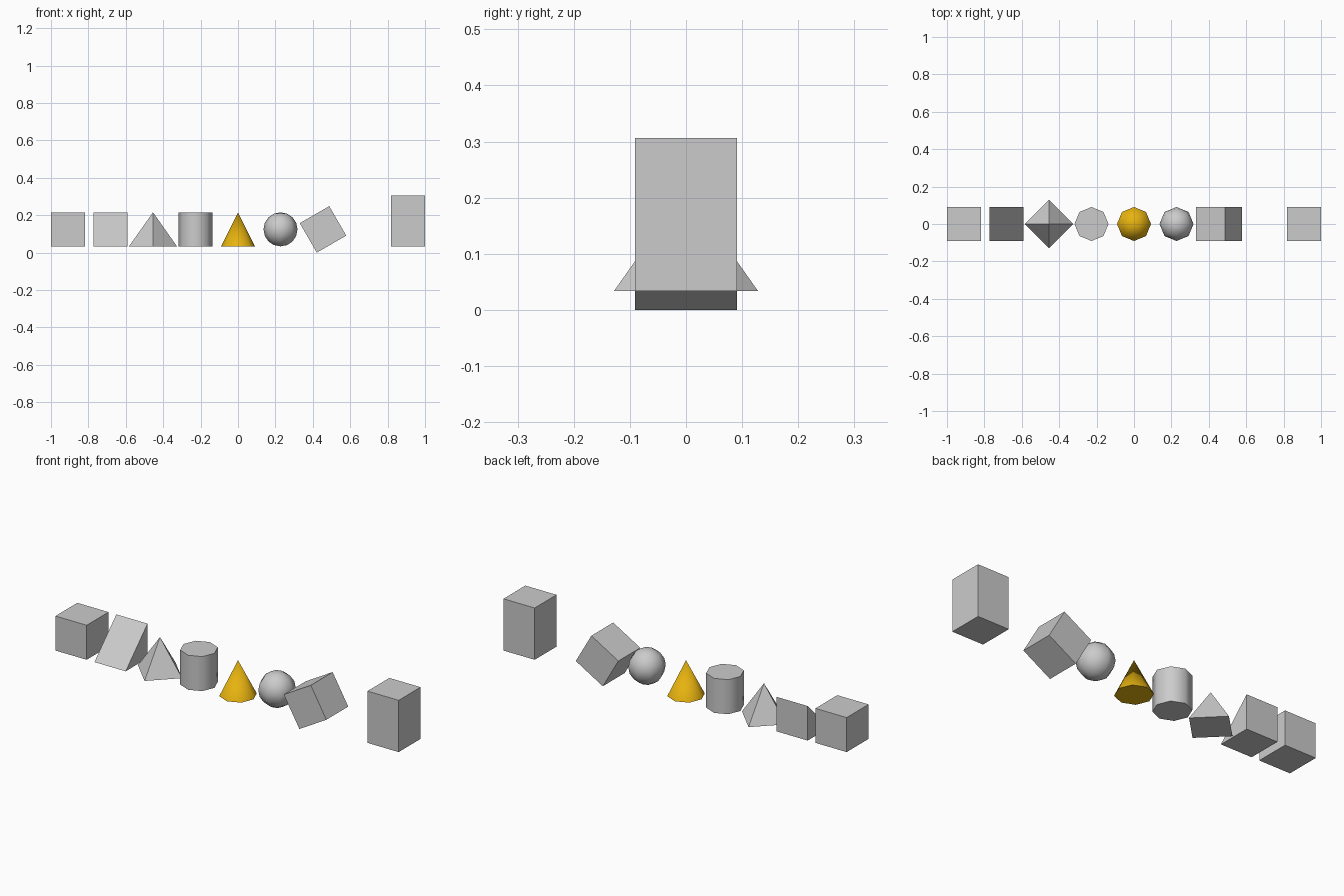
import bpy, math

if "Cube" in bpy.data.objects:
    bpy.data.objects.remove(bpy.data.objects["Cube"])

S = 2 / 11            # unit size
STEP = 1.25 * S       # spacing along the row
R = S / 2
ZC = S * (math.cos(math.pi / 6) + 0.5) / 2   # centre height; the tilted cube touches z = 0
BASE = ZC - R


def material(name, rgb):
    m = bpy.data.materials.new(name)
    m.diffuse_color = (*rgb, 1)
    m.use_nodes = True
    m.node_tree.nodes["Principled BSDF"].inputs["Base Color"].default_value = m.diffuse_color
    return m


grey = material("light_grey", (0.60, 0.60, 0.60))
gold = material("gold", (0.80, 0.45, 0.005))


def finish(name, mat=grey, smooth=False):
    ob = bpy.context.object
    ob.name = name
    ob.data.materials.append(mat)
    if smooth:
        bpy.ops.object.shade_smooth_by_angle(angle=math.radians(50))
    return ob


def box(name, slot, height=S, tilt=0):
    z = ZC if tilt else BASE + height / 2
    bpy.ops.mesh.primitive_cube_add(size=1, location=(slot * STEP, 0, z), rotation=(0, tilt, 0))
    bpy.context.object.scale = (S, S, height)
    return finish(name)


# Boxes: plain, tilted and tall
box("cube", -4)
box("tilted_cube", 2, tilt=-math.pi / 6)
box("tall_box", 4, height=1.5 * S)

# Wedge: right triangle, upright at the back, sloping down to the front
x0, x1, top = -3 * STEP - R, -3 * STEP + R, BASE + S
verts = [(x, y, z) for x in (x0, x1) for y, z in ((-R, BASE), (R, BASE), (R, top))]
mesh = bpy.data.meshes.new("wedge")
mesh.from_pydata(verts, [], [(0, 2, 1), (3, 4, 5), (0, 1, 4, 3), (1, 2, 5, 4), (2, 0, 3, 5)])
wedge = bpy.data.objects.new("wedge", mesh)
bpy.context.collection.objects.link(wedge)
mesh.materials.append(grey)

# Four-sided pyramid with its corners on the axes
bpy.ops.mesh.primitive_cone_add(vertices=4, radius1=S * math.sqrt(0.5), depth=S, location=(-2 * STEP, 0, ZC))
finish("pyramid")

# Eight-sided cylinder
bpy.ops.mesh.primitive_cylinder_add(vertices=8, radius=R, depth=S, location=(-STEP, 0, ZC))
finish("cylinder", smooth=True)

# Gold cone
bpy.ops.mesh.primitive_cone_add(vertices=8, radius1=R, depth=S, location=(0, 0, ZC))
finish("cone", gold, smooth=True)

# Ball
bpy.ops.mesh.primitive_uv_sphere_add(segments=8, ring_count=8, radius=R, location=(STEP, 0, ZC))
finish("ball", smooth=True)
